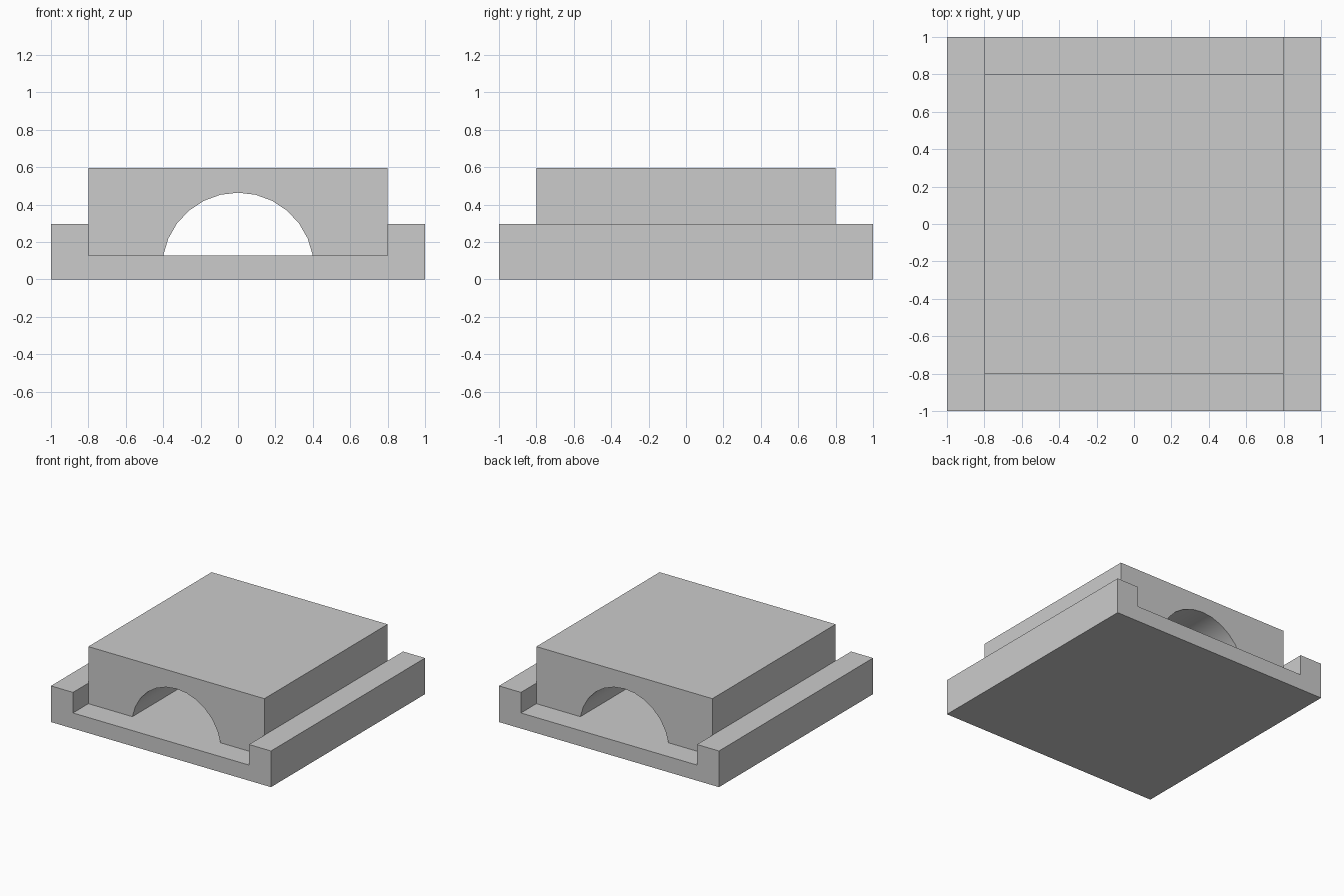
import bpy, bmesh, math

if "Cube" in bpy.data.objects:
    bpy.data.objects.remove(bpy.data.objects["Cube"])

FLOOR = 0.128


def extrude_profile(name, points, half_depth):
    """Closed XZ profile (counter-clockwise from the front) extruded along Y."""
    bm = bmesh.new()
    face = bm.faces.new([bm.verts.new((x, -half_depth, z)) for x, z in points])
    out = bmesh.ops.extrude_face_region(bm, geom=[face], use_keep_orig=True)
    verts = [g for g in out["geom"] if isinstance(g, bmesh.types.BMVert)]
    bmesh.ops.translate(bm, verts=verts, vec=(0, 2 * half_depth, 0))
    bmesh.ops.recalc_face_normals(bm, faces=bm.faces[:])
    mesh = bpy.data.meshes.new(name)
    bm.to_mesh(mesh)
    bm.free()
    obj = bpy.data.objects.new(name, mesh)
    bpy.context.collection.objects.link(obj)
    return obj


# Channel base: tray with a raised rail on each side
extrude_profile("channel_base", [
    (-1, 0), (1, 0), (1, 0.297), (0.8, 0.297),
    (0.8, FLOOR), (-0.8, FLOOR), (-0.8, 0.297), (-1, 0.297)], 1.0)

# Sliding block with a rounded tunnel running front to back
radius, centre_z, segments = 0.406, 0.058, 12
half_angle = math.acos((FLOOR - centre_z) / radius)
arch = []
for i in range(segments + 1):
    a = -half_angle + 2 * half_angle * i / segments
    arch.append((radius * math.sin(a), centre_z + radius * math.cos(a)))
block = extrude_profile("arched_block", [
    (-0.8, FLOOR), *arch, (0.8, FLOOR), (0.8, 0.597), (-0.8, 0.597)], 0.8)

# Smooth tunnel, sharp outer edges
bpy.context.view_layer.objects.active = block
block.select_set(True)
bpy.ops.object.shade_smooth_by_angle(angle=math.radians(30))
